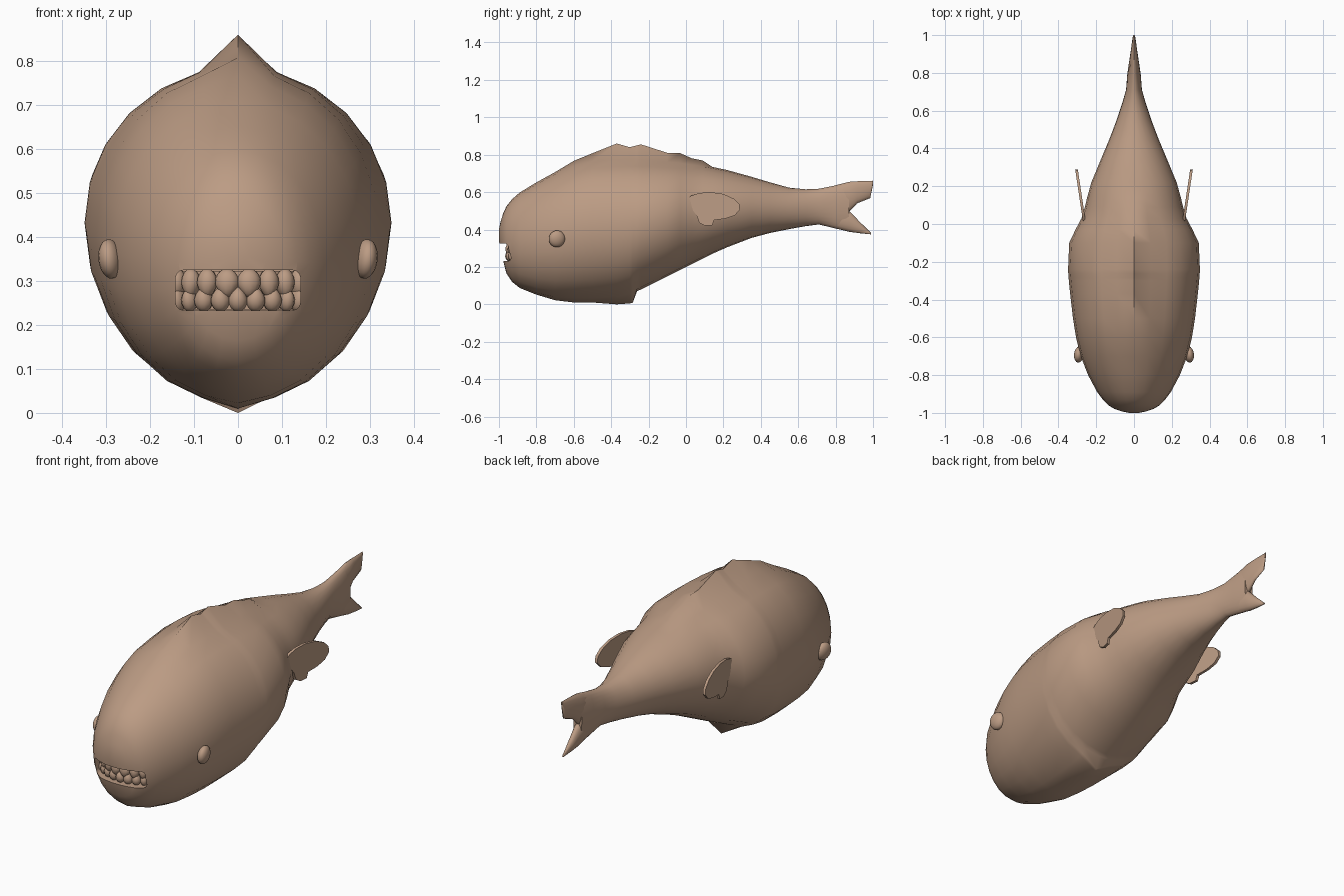
import bpy, bmesh, math
from mathutils import Matrix, Vector

if "Cube" in bpy.data.objects:
    bpy.data.objects.remove(bpy.data.objects["Cube"])

skin = bpy.data.materials.new("warm_brown")
skin.diffuse_color = (0.50, 0.33, 0.23, 1)
skin.use_nodes = True
skin.node_tree.nodes["Principled BSDF"].inputs["Base Color"].default_value = skin.diffuse_color


def smooth(ob, angle):
    bpy.ops.object.select_all(action='DESELECT')
    bpy.context.view_layer.objects.active = ob
    ob.select_set(True)
    bpy.ops.object.shade_smooth_by_angle(angle=math.radians(angle))


def finish(name, bm, angle=50):
    bmesh.ops.recalc_face_normals(bm, faces=bm.faces)
    me = bpy.data.meshes.new(name)
    bm.to_mesh(me)
    bm.free()
    me.materials.append(skin)
    ob = bpy.data.objects.new(name, me)
    bpy.context.collection.objects.link(ob)
    smooth(ob, angle)
    return ob


def ramp(points, y):
    """Linear interpolation along (y, value) points, zero outside."""
    for (y0, v0), (y1, v1) in zip(points, points[1:]):
        if y0 <= y <= y1:
            return v0 + (v1 - v0) * (y - y0) / (y1 - y0)
    return 0


def loft(name, rings, n=24, ridge=(), keel=()):
    """Elliptical rings (y, half width, top, bottom) with raised centre lines."""
    bm = bmesh.new()
    loops = []
    for y, w, zt, zb in rings:
        zc, h = (zt + zb) / 2, (zt - zb) / 2
        loop = []
        for i in range(n):
            a = 2 * math.pi * i / n
            z = zc + h * math.sin(a)
            if i == n // 4:
                z += ramp(ridge, y)
            elif i == 3 * n // 4:
                z -= ramp(keel, y)
            loop.append(bm.verts.new((w * math.cos(a), y, z)))
        loops.append(loop)
    for a, b in zip(loops, loops[1:]):
        for i in range(n):
            j = (i + 1) % n
            bm.faces.new((a[i], a[j], b[j], b[i]))
    bm.faces.new(loops[0])
    bm.faces.new(loops[-1])
    return finish(name, bm, 60)


# Body, with a wavy back ridge and a small belly keel
RIDGE = [(-.70, 0), (-.50, .03), (-.37, .073), (-.30, .053), (-.24, .07),
         (-.10, .038), (-.03, .043), (.03, .026), (.09, .024), (.14, 0)]
KEEL = [(-.80, 0), (-.60, .012), (-.50, .012), (-.285, .042), (-.262, 0)]
body = loft("body", [
    (-1.0, .025, .40, .34), (-.992, .065, .44, .285), (-.978, .105, .485, .235),
    (-.96, .135, .525, .165), (-.93, .165, .562, .12), (-.89, .195, .597, .088),
    (-.80, .243, .652, .052), (-.70, .282, .707, .028), (-.60, .307, .752, .022),
    (-.50, .323, .778, .022), (-.37, .338, .787, .03), (-.30, .345, .787, .045),
    (-.285, .346, .787, .05), (-.262, .348, .786, .07), (-.24, .349, .785, .08),
    (-.10, .343, .772, .15), (-.03, .31, .765, .185), (.03, .278, .755, .215),
    (.09, .26, .745, .245), (.14, .248, .735, .27), (.22, .226, .718, .305),
    (.35, .172, .682, .355), (.45, .13, .652, .382), (.55, .092, .624, .402),
    (.64, .062, .615, .418), (.71, .042, .618, .427), (.79, .036, .634, .408),
    (.872, .024, .655, .388)], ridge=RIDGE, keel=KEEL)

# Mouth opening cut into the snout
bm = bmesh.new()
bmesh.ops.create_cube(bm, size=1, matrix=Matrix.Translation((0, -.98, .279))
                      @ Matrix.Diagonal((.285, .2, .092, 1)))
bmesh.ops.bevel(bm, geom=[e for e in bm.edges
                          if abs(e.verts[0].co.y - e.verts[1].co.y) > .1],
                offset=.02, segments=3, affect='EDGES', profile=.5)
cutter = finish("mouth_cutter", bm)
cutter.hide_render = True
cut = body.modifiers.new("mouth", 'BOOLEAN')
cut.object, cut.operation, cut.solver = cutter, 'DIFFERENCE', 'EXACT'
bpy.context.view_layer.objects.active = body
bpy.ops.object.modifier_apply(modifier=cut.name)
bpy.data.objects.remove(cutter)
smooth(body, 60)

# Forked tail lobes
loft("upper_tail_lobe", [
    (.80, .024, .634, .50), (.872, .024, .655, .495), (.915, .017, .658, .54),
    (.985, .008, .66, .568), (1.0, .003, .661, .64)], 16)
loft("lower_tail_lobe", [
    (.80, .024, .52, .408), (.872, .024, .50, .388),
    (.93, .015, .44, .38), (.99, .004, .382, .374)], 16)


def jaw_y(x):
    return -.945 + .05 * (x / .135) ** 2


# Rows of teeth along a curved jaw
def tooth_row(name, widths, z, height, tip):
    bm = bmesh.new()
    x = -sum(widths) / 2
    for w in widths:
        cx = x + w / 2
        x += w
        slope = math.atan(.1 * cx / .135 ** 2)
        vs = bmesh.ops.create_uvsphere(bm, u_segments=12, v_segments=8, radius=1)['verts']
        for v in vs:
            v.co.x *= 1 - .3 * max(0, v.co.z * tip)
        m = (Matrix.Translation((cx, jaw_y(cx), z)) @ Matrix.Rotation(slope, 4, 'Z')
             @ Matrix.Diagonal((w * .56 / math.cos(slope), .022, height / 2, 1)))
        bmesh.ops.transform(bm, matrix=m, verts=vs)
    finish(name, bm, 80)


upper = [.018, .026, .034, .04, .05]
lower = [.02, .028, .036, .04]
tooth_row("upper_teeth", upper + upper[::-1], .295, .066, -1)
tooth_row("lower_teeth", lower + [.04] + lower[::-1], .258, .056, 1)

# Gum wall behind the teeth
bm = bmesh.new()
pairs = [[bm.verts.new((x * .0275, jaw_y(x * .0275) + .014, z)) for z in (.235, .323)]
         for x in range(-5, 6)]
for a, b in zip(pairs, pairs[1:]):
    bm.faces.new((a[0], b[0], b[1], a[1]))
finish("gums", bm)

# Eyes and side fins, one per side
FIN = [(0, .555), (.025, .58), (.07, .595), (.13, .60), (.20, .59), (.255, .565),
       (.285, .535), (.288, .505), (.26, .475), (.21, .458), (.15, .45),
       (.14, .422), (.10, .42), (.07, .437), (.055, .48), (.02, .52)]
for s, side in ((-1, "left"), (1, "right")):
    bm = bmesh.new()
    bmesh.ops.create_uvsphere(
        bm, u_segments=20, v_segments=12, radius=1,
        matrix=Matrix.Translation((s * .291, -.69, .35)) @ Matrix.Rotation(s * .12, 4, 'Y')
        @ Matrix.Rotation(s * .15, 4, 'Z') @ Matrix.Diagonal((.026, .044, .045, 1)))
    finish(side + "_eye", bm)

    bm = bmesh.new()
    face = bm.faces.new([bm.verts.new((s * (.254 + .15 * y), y, z)) for y, z in FIN])
    out = bmesh.ops.extrude_face_region(bm, geom=[face])['geom']
    for v in out:
        if isinstance(v, bmesh.types.BMVert):
            v.co += Vector((s * .014, 0, 0))
    finish(side + "_fin", bm, 40)
